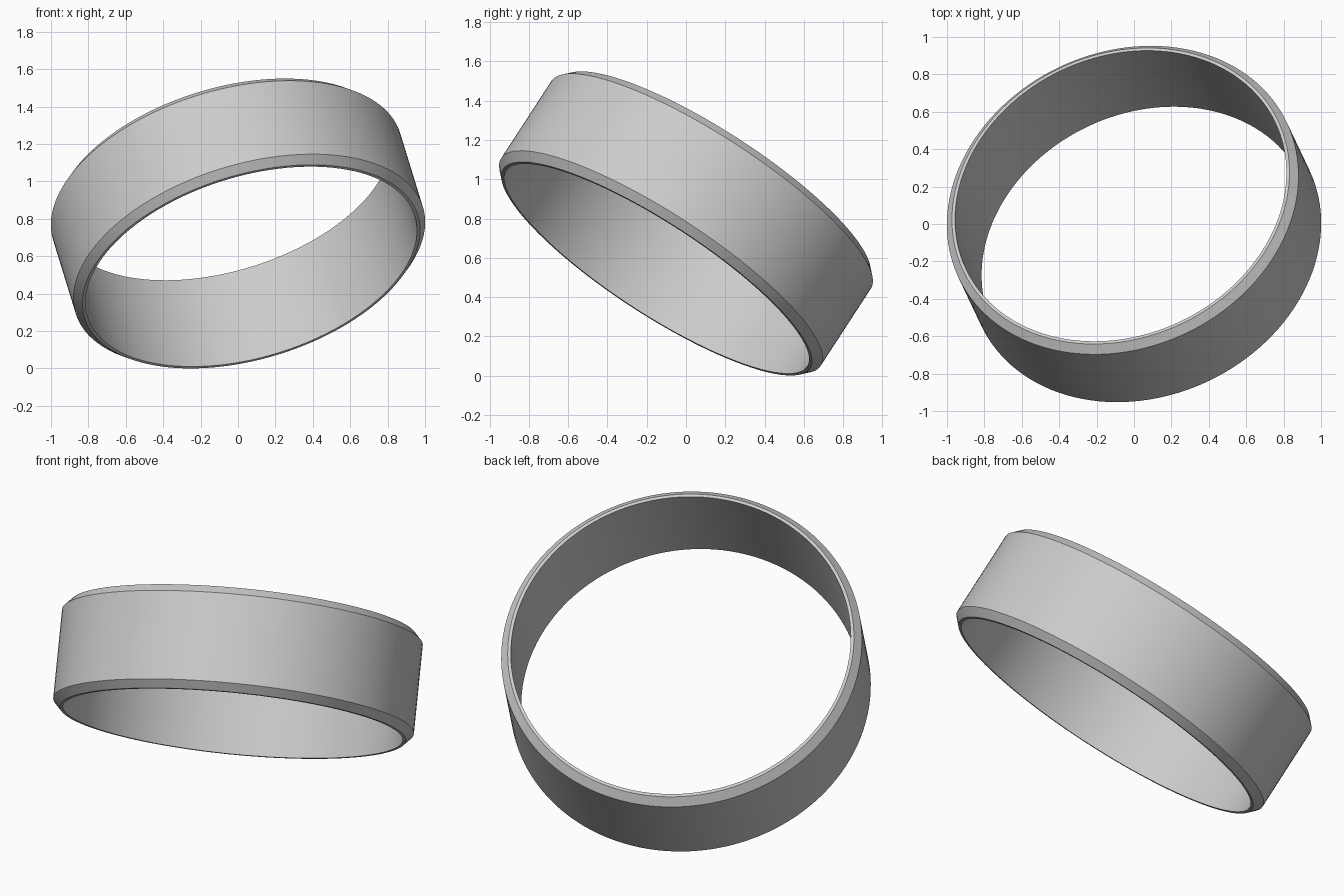
import bpy, bmesh, math
from mathutils import Vector, Matrix

cube = bpy.data.objects.get("Cube")
if cube:
    bpy.data.objects.remove(cube, do_unlink=True)

# Plain grey metal
grey = bpy.data.materials.new("grey_metal")
grey.use_nodes = True
colour = (0.6, 0.6, 0.6, 1)
grey.diffuse_color = colour
grey.node_tree.nodes["Principled BSDF"].inputs["Base Color"].default_value = colour

# Ring section: bore, flat rims, chamfers and outer wall
SEGMENTS = 128
BORE, RIM, OUTER = 0.915, 0.932, 0.971
HALF_WALL, HALF_WIDTH = 0.242, 0.284
section = [(BORE, -HALF_WIDTH), (RIM, -HALF_WIDTH), (OUTER, -HALF_WALL),
           (OUTER, HALF_WALL), (RIM, HALF_WIDTH), (BORE, HALF_WIDTH)]

bm = bmesh.new()
loops = []
for i in range(SEGMENTS):
    a = math.tau * i / SEGMENTS
    loops.append([bm.verts.new((r * math.cos(a), r * math.sin(a), z)) for r, z in section])
for i, here in enumerate(loops):
    there = loops[(i + 1) % SEGMENTS]
    for j in range(len(section)):
        k = (j + 1) % len(section)
        bm.faces.new((here[j], there[j], there[k], here[k]))
bmesh.ops.recalc_face_normals(bm, faces=bm.faces)

# Tilt the ring onto its resting axis and stand it on the ground
axis = Vector((-0.25, 0.528, 0.812)).normalized()
bm.transform(axis.to_track_quat('Z', 'Y').to_matrix().to_4x4())
lowest = min(v.co.z for v in bm.verts)
bm.transform(Matrix.Translation((0, 0, -lowest)))

mesh = bpy.data.meshes.new("ring_band")
bm.to_mesh(mesh)
bm.free()
mesh.materials.append(grey)
ring = bpy.data.objects.new("ring_band", mesh)
bpy.context.collection.objects.link(ring)

# Smooth walls with crisp chamfer edges
bpy.ops.object.select_all(action='DESELECT')
ring.select_set(True)
bpy.context.view_layer.objects.active = ring
bpy.ops.object.shade_smooth_by_angle(angle=math.radians(30))
